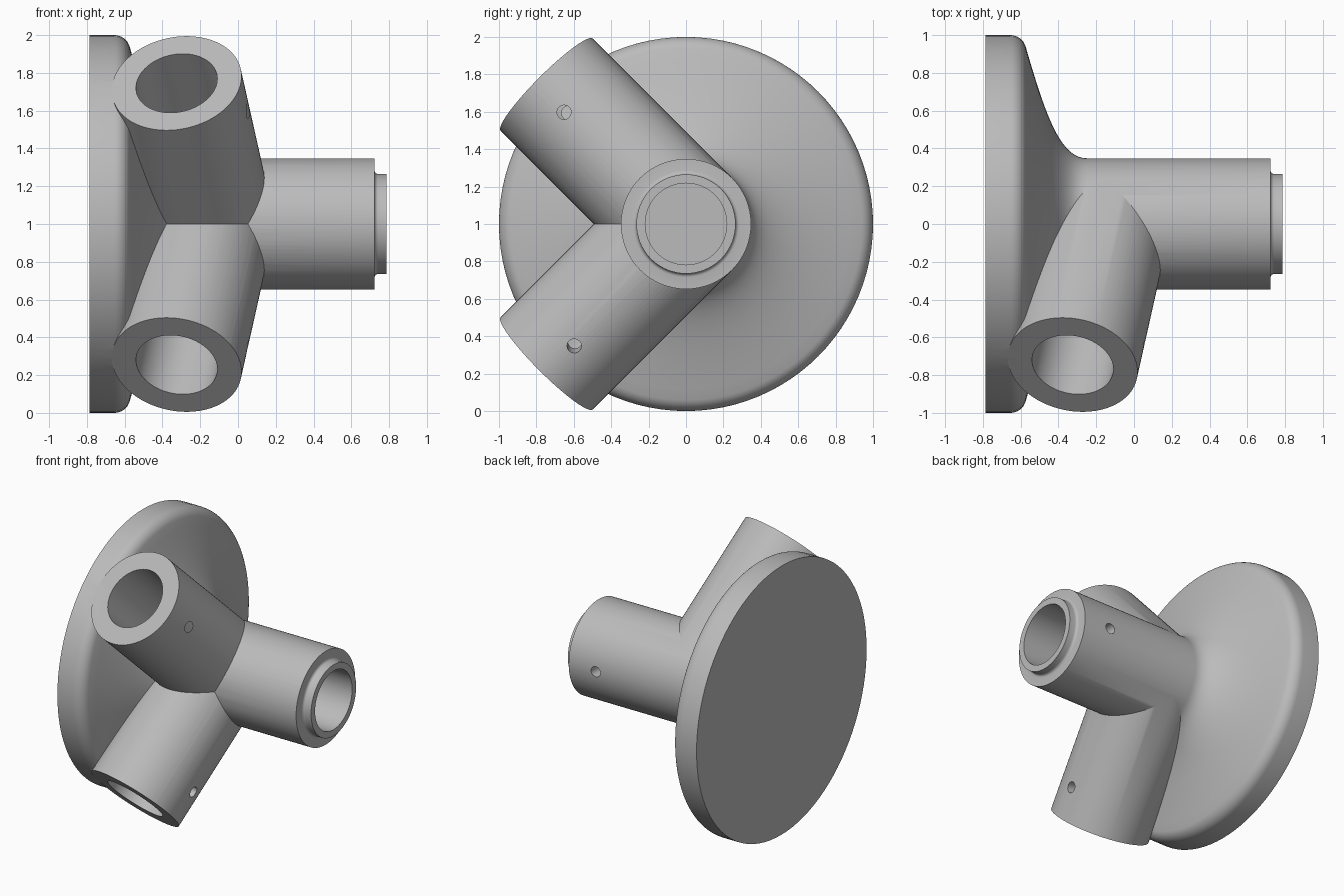
import bpy, bmesh
from math import sin, cos, radians, pi, sqrt
from mathutils import Vector

cube = bpy.data.objects.get("Cube")
if cube:
    bpy.data.objects.remove(cube)

CENTRE = Vector((0, 0, 1))
TUBE_R, BORE_R, PIN_R = 0.348, 0.218, 0.038
SIDES = 96

grey = bpy.data.materials.new("plain grey")
grey.use_nodes = True
grey.diffuse_color = (0.5, 0.5, 0.5, 1)
grey.node_tree.nodes["Principled BSDF"].inputs["Base Color"].default_value = (0.5, 0.5, 0.5, 1)


def make_object(name, bm):
    bmesh.ops.recalc_face_normals(bm, faces=bm.faces)
    mesh = bpy.data.meshes.new(name)
    bm.to_mesh(mesh)
    bm.free()
    mesh.materials.append(grey)
    obj = bpy.data.objects.new(name, mesh)
    bpy.context.collection.objects.link(obj)
    return obj


def lathe(name, profile, origin, axis):
    """Revolve (distance along axis, radius) points into a closed solid."""
    bm = bmesh.new()
    turn = Vector((1, 0, 0)).rotation_difference(axis)
    rings = []
    for along, radius in profile:
        ring = []
        for i in range(SIDES):
            a = 2 * pi * i / SIDES
            ring.append(bm.verts.new(origin + turn @ Vector((along, radius * cos(a), radius * sin(a)))))
        rings.append(ring)
    for lower, upper in zip(rings, rings[1:]):
        for i in range(SIDES):
            j = (i + 1) % SIDES
            bm.faces.new((lower[i], lower[j], upper[j], upper[i]))
    bm.faces.new(rings[0])
    bm.faces.new(rings[-1])
    return make_object(name, bm)


def rod(name, start, end, radius):
    path = end - start
    return lathe(name, [(0, radius), (path.length, radius)], start, path.normalized())


def combine(target, tool, operation):
    mod = target.modifiers.new(operation.lower(), 'BOOLEAN')
    mod.object, mod.operation, mod.solver = tool, operation, 'EXACT'
    bpy.context.view_layer.objects.active = target
    bpy.ops.object.modifier_apply(modifier=mod.name)
    bpy.data.objects.remove(tool)


def arc(cx, cr, radius, start, end, steps):
    """Points of a rounded corner in the profile."""
    angles = [radians(start + (end - start) * i / steps) for i in range(steps + 1)]
    return [(cx + radius * cos(a), cr + radius * sin(a)) for a in angles]


def bezier(a, b, c, d, steps):
    pts = []
    for i in range(1, steps + 1):
        t = i / steps
        u = 1 - t
        pts.append(tuple(u**3 * a[k] + 3*u*u*t * b[k] + 3*u*t*t * c[k] + t**3 * d[k] for k in (0, 1)))
    return pts


# Flange flaring into the straight hub, with a stepped lip on its end
profile = [(-0.787, 1.0)]
profile += arc(-0.655, 0.915, 0.085, 90, 18, 8)
profile += bezier(profile[-1], (-0.47, 0.58), (-0.39, TUBE_R), (-0.25, TUBE_R), 18)
profile += [(0.722, TUBE_R)]
profile += arc(0.742, 0.285, 0.02, 180, 270, 4)
profile += [(0.787, 0.265)]
body = lathe("flanged_hub_connector", profile, CENTRE, Vector((1, 0, 0)))

# Two forward sockets, one up and one down, leaning towards the flange
tilt = radians(9)
leg_origin = CENTRE + Vector((-0.158, 0, 0))
leg_length = 1.067
cutters = [rod("hub_bore", CENTRE + Vector((0.2, 0, 0)), CENTRE + Vector((1, 0, 0)), BORE_R),
           rod("hub_pin_hole", CENTRE + Vector((0.5, 0.1, 0)), CENTRE + Vector((0.5, 0.5, 0)), PIN_R)]
for side, label in ((1, "upper"), (-1, "lower")):
    axis = Vector((-sin(tilt), -cos(tilt) / sqrt(2), side * cos(tilt) / sqrt(2)))
    outward = Vector((cos(tilt), -sin(tilt) / sqrt(2), side * sin(tilt) / sqrt(2)))
    across = Vector((0, -side, -1)).normalized()
    if side < 0:
        across = Vector((0, 1, -1)).normalized()
    tip = leg_origin + axis * leg_length
    combine(body, rod(label + "_socket", leg_origin, tip, TUBE_R), 'UNION')
    cutters.append(rod(label + "_bore", tip - axis * 0.6, tip + axis * 0.2, BORE_R))
    # Small pin hole through the outer wall
    pin = leg_origin + axis * 0.84
    ray = outward * cos(radians(6.4)) + across * sin(radians(6.4))
    cutters.append(rod(label + "_pin_hole", pin + ray * 0.1, pin + ray * 0.5, PIN_R))

for cutter in cutters:
    combine(body, cutter, 'DIFFERENCE')

bpy.ops.object.select_all(action='DESELECT')
body.select_set(True)
bpy.context.view_layer.objects.active = body
bpy.ops.object.shade_smooth_by_angle(angle=radians(25))
